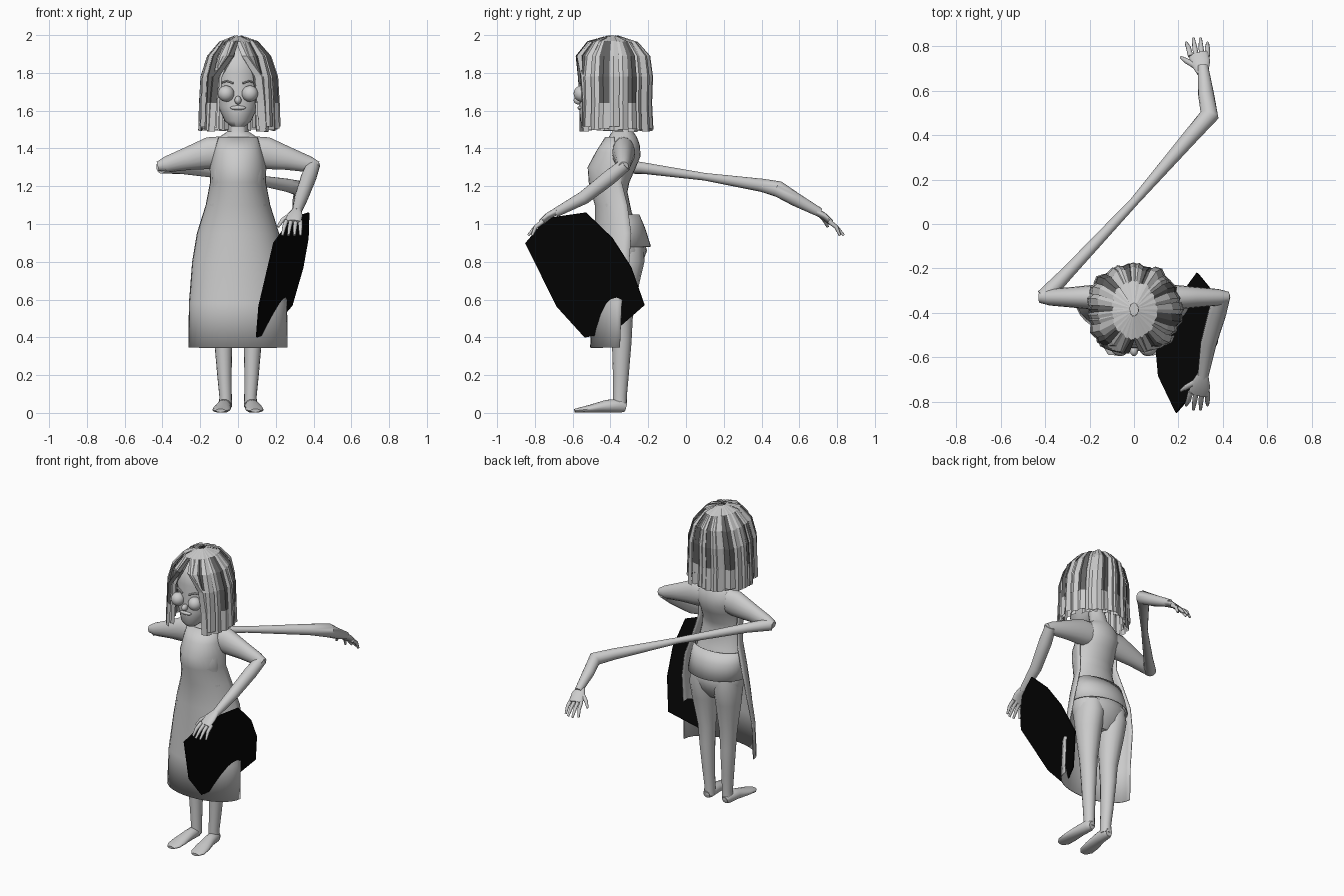
import bpy, bmesh, math, random
from mathutils import Vector

random.seed(4)
if bpy.data.objects.get("Cube"):
    bpy.data.objects.remove(bpy.data.objects["Cube"])


def material(name, v):
    m = bpy.data.materials.new(name)
    m.use_nodes = True
    m.diffuse_color = (v, v, v, 1)
    m.node_tree.nodes["Principled BSDF"].inputs["Base Color"].default_value = (v, v, v, 1)
    return m


SKIN = material("light grey", 0.6)
DARK = material("dark grey", 0.12)
BLACK = material("black", 0.002)


def make(name, bm, mats, smooth=True, thick=0):
    bmesh.ops.recalc_face_normals(bm, faces=bm.faces)
    me = bpy.data.meshes.new(name)
    bm.to_mesh(me)
    bm.free()
    for m in mats:
        me.materials.append(m)
    ob = bpy.data.objects.new(name, me)
    bpy.context.collection.objects.link(ob)
    if thick:
        mod = ob.modifiers.new("thickness", "SOLIDIFY")
        mod.thickness, mod.offset = thick, 0
    if smooth:
        bpy.ops.object.select_all(action="DESELECT")
        ob.select_set(True)
        bpy.context.view_layer.objects.active = ob
        bpy.ops.object.shade_smooth_by_angle(angle=math.radians(50))
    return ob


def bridge(bm, rows, closed):
    """Join neighbouring rows of vertices with quads."""
    n = len(rows[0])
    faces = []
    for a, b in zip(rows, rows[1:]):
        for i in range(n if closed else n - 1):
            j = (i + 1) % n
            faces.append(bm.faces.new((a[i], a[j], b[j], b[i])))
    return faces


def tube(name, pts, level=False, n=16):
    """Loft ellipses (x, y, z, radius, radius) along a path."""
    bm = bmesh.new()
    rows = []
    cs = [Vector(p[:3]) for p in pts]
    for i, p in enumerate(pts):
        if level:
            u, v = Vector((1, 0, 0)), Vector((0, 1, 0))
        else:
            d = (cs[min(i + 1, len(cs) - 1)] - cs[max(i - 1, 0)]).normalized()
            u = d.cross(Vector((0, 0, 1))).normalized()
            v = u.cross(d)
        rows.append([bm.verts.new(cs[i] + u * p[3] * math.cos(a) + v * p[-1] * math.sin(a))
                     for a in (math.tau * k / n for k in range(n))])
    bridge(bm, rows, True)
    bm.faces.new(rows[0])
    bm.faces.new(rows[-1])
    return make(name, bm, [SKIN])


def ball(name, loc, size):
    bm = bmesh.new()
    bmesh.ops.create_uvsphere(bm, u_segments=20, v_segments=12, radius=1)
    bmesh.ops.scale(bm, vec=size, verts=bm.verts)
    bmesh.ops.translate(bm, vec=loc, verts=bm.verts)
    return make(name, bm, [SKIN])


def sheet(name, rows, n=16):
    """Half-round cloth panel from rows (z, half width, middle y, edge y)."""
    bm = bmesh.new()
    grid = []
    for z, hw, ym, ye in rows:
        angles = [math.pi * (k / n - 0.5) for k in range(n + 1)]
        grid.append([bm.verts.new((hw * math.sin(a), ye + (ym - ye) * math.cos(a), z)) for a in angles])
    bridge(bm, grid, False)
    return make(name, bm, [SKIN], thick=0.006)


# Torso and head
tube("torso", [(0, y, z, rx, ry) for z, y, rx, ry in (
    (1.58, -.36, .05, .05), (1.49, -.335, .055, .055), (1.46, -.335, .1, .075),
    (1.42, -.335, .135, .09), (1.36, -.35, .14, .11), (1.3, -.385, .14, .12),
    (1.22, -.4, .138, .1), (1.17, -.39, .138, .08), (1.06, -.375, .157, .088),
    (.95, -.35, .18, .11), (.86, -.338, .183, .132), (.78, -.345, .17, .11),
    (.72, -.35, .11, .07))], True, 24)
tube("head", [(0, y, z, rx, ry) for z, y, rx, ry in (
    (1.515, -.5, .035, .035), (1.545, -.48, .07, .08), (1.62, -.44, .105, .125),
    (1.7, -.415, .125, .14), (1.8, -.405, .135, .152), (1.88, -.4, .125, .145),
    (1.95, -.39, .08, .09))], True, 24)
ball("nose", (0, -.57, 1.655), (.018, .025, .022))
ball("lips", (0, -.56, 1.615), (.042, .014, .012))

# Cloth panels: open-backed dress and flared back band
sheet("dress_front", (
    (1.46, .1, -.425, -.38), (1.38, .125, -.475, -.37), (1.3, .147, -.518, -.34),
    (1.22, .145, -.512, -.34), (1.1, .168, -.48, -.31), (.95, .215, -.48, -.29),
    (.8, .24, -.482, -.3), (.58, .257, -.49, -.34), (.345, .26, -.505, -.35)))
sheet("back_band", ((1.05, .165, -.25, -.34), (.98, .18, -.22, -.34), (.88, .197, -.188, -.345)))

# Paired eyes, brows, legs, feet and upper arms
for s, side in ((1, "left"), (-1, "right")):
    ball(side + "_eye", (s * .063, -.552, 1.69), (.043, .043, .043))
    tube(side + "_brow", [(s * x, y, z, .006) for x, y, z in (
        (.025, -.562, 1.745), (.06, -.548, 1.757), (.1, -.515, 1.745))], n=6)
    tube(side + "_leg", [(s * x, y, z, rx, ry) for x, y, z, rx, ry in (
        (.088, -.325, .88, .08, .1), (.088, -.325, .8, .088, .105), (.088, -.33, .7, .08, .086),
        (.08, -.34, .5, .056, .058), (.078, -.34, .38, .048, .052), (.072, -.345, .2, .038, .042),
        (.066, -.35, .09, .033, .037), (.066, -.35, .03, .034, .036))], True)
    tube(side + "_foot", [(s * x, y, z, w, h) for x, y, z, w, h in (
        (.068, -.318, .03, .022, .024), (.07, -.345, .038, .036, .037), (.076, -.42, .035, .038, .034),
        (.085, -.5, .023, .048, .022), (.09, -.56, .015, .046, .014), (.092, -.59, .012, .025, .009))])
    tube(side + "_upper_arm", [(s * x, -.33, z, w, h) for x, z, w, h in (
        (.07, 1.385, .06, .08), (.15, 1.375, .06, .085), (.27, 1.345, .047, .06),
        (.38, 1.315, .037, .042), (.425, 1.305, .025, .025))])

# Forearms: one bent forward, one stretched far back
tube("left_forearm", [(.4, -.32, 1.315, .035), (.375, -.4, 1.25, .041), (.335, -.54, 1.14, .036),
                      (.31, -.69, 1.06, .024)])
tube("right_forearm", [(-.405, -.33, 1.305, .038), (-.3, -.22, 1.295, .03), (0, .1, 1.25, .02),
                       (.26, .4, 1.205, .035), (.34, .49, 1.185, .043), (.325, .58, 1.13, .036),
                       (.31, .71, 1.06, .024)])

# Hands
for s, side in ((-1, "left"), (1, "right")):
    tube(side + "_palm", [(.31, s * .68, 1.07, .026, .02), (.3, s * .725, 1.045, .044, .018),
                          (.29, s * .765, 1.01, .044, .014)])
    for k in range(4):
        x = .255 + k * .025
        tip = .235 + k * .032
        tube(f"{side}_finger_{k + 1}", [(x, s * .755, 1.015, .012), ((x + tip) / 2, s * .795, .985, .011),
                                        (tip, s * (.835 if k in (1, 2) else .815), .94, .007)], n=8)
    tube(side + "_thumb", [(.28, s * .71, 1.05, .014), (.235, s * .735, 1.02, .012),
                           (.212, s * .75, .985, .007)], n=8)

# Flat slanted bag beside the leg
bm = bmesh.new()
outline = ((-.53, 1.06), (-.74, 1.03), (-.85, .9), (-.685, .565), (-.535, .4), (-.38, .43),
           (-.22, .57), (-.29, .77), (-.39, .925))
bm.faces.new([bm.verts.new((.375 + .417 * (z - 1.06) + .37 * (y + .53), y, z)) for y, z in outline])
make("bag", bm, [BLACK], False, .008)

# Hair: two overlapping layers of ribbon locks, parted in the middle
profile = ((1.995, .02, .03), (1.965, .1, .13), (1.89, .165, .195), (1.78, .2, .21),
           (1.64, .208, .205), (1.5, .212, .212))
least = [math.radians(a) for a in (0, 3, 16, 38, 41, 43)]
bm = bmesh.new()
for layer in range(2):
    count = 26
    for k in range(count):
        start = math.tau * (k + .5 + layer * .5) / count - math.pi
        if abs(start) < .02:
            start = .05
        sign = 1 if start > 0 else -1
        lift = random.uniform(-.012, .012) - layer * .015
        rows = []
        for i, (z, rx, ry) in enumerate(profile):
            a = sign * max(abs(start), least[i])
            drop = random.uniform(-.012, .02) if i == len(profile) - 1 else 0
            row = []
            for w, bump in ((-.15, -.012), (0, .004), (.15, -.004)):
                g = 1 + (lift + bump) / .21
                row.append(bm.verts.new((rx * g * math.sin(a + w), -.385 - ry * g * math.cos(a + w),
                                         z + drop + lift * .3 * (i < 2))))
            rows.append(row)
        for f in bridge(bm, rows, False):
            z = f.calc_center_median().z
            f.material_index = int((k + layer) % 3 == 0 and 1.68 < z < 1.97)
make("hair_locks", bm, [SKIN, DARK], False)
